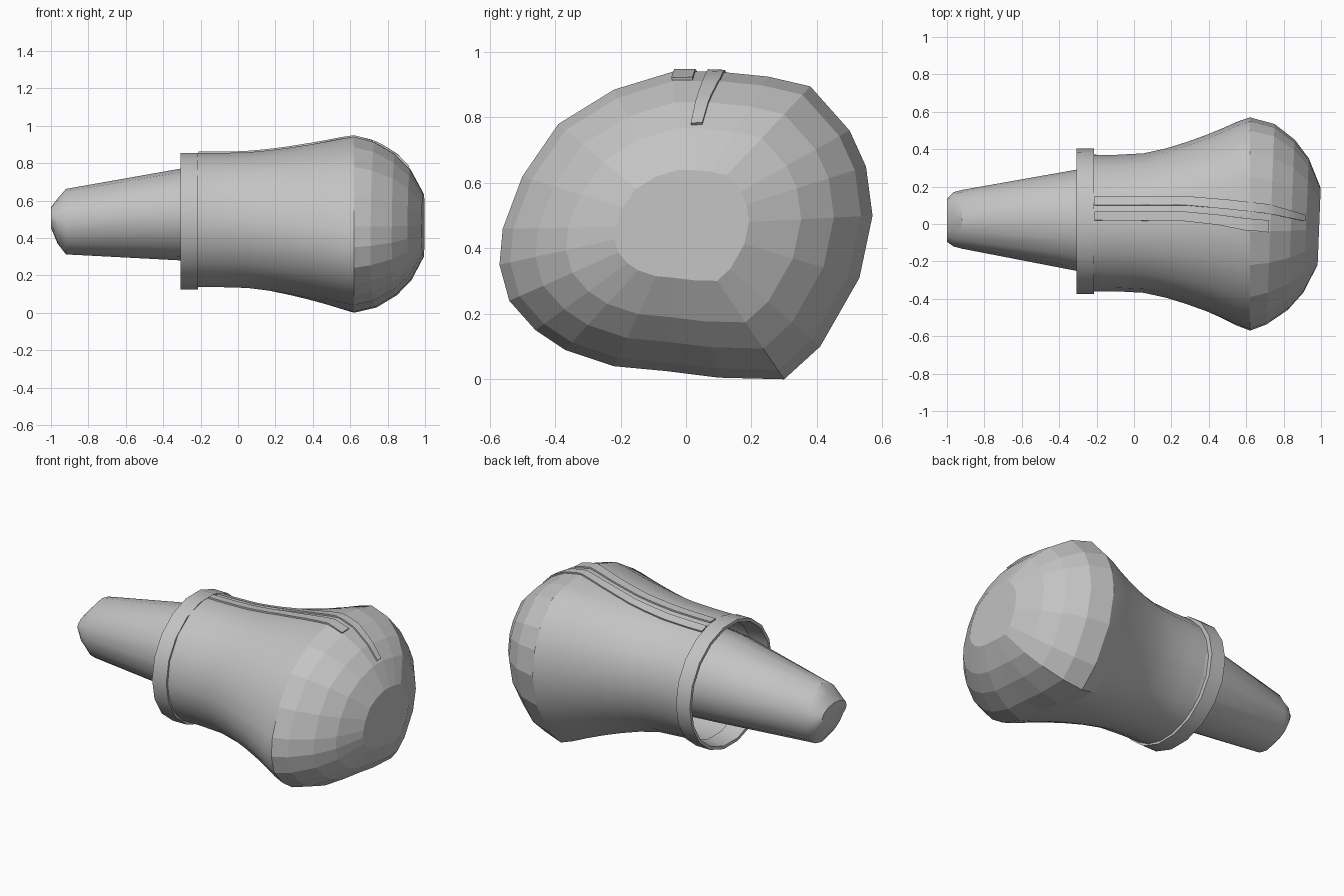
import bpy
import bmesh
import math
from mathutils import Vector
from mathutils.bvhtree import BVHTree

cube = bpy.data.objects.get("Cube")
if cube:
    bpy.data.objects.remove(cube, do_unlink=True)

# Single grey material
grey = bpy.data.materials.new("plain grey")
grey.use_nodes = True
colour = (0.55, 0.55, 0.55, 1)
grey.diffuse_color = colour
grey.node_tree.nodes["Principled BSDF"].inputs["Base Color"].default_value = colour


def loft(name, rings, cap_start=False, cap_end=False, flat_from=None, angle=35):
    """Skin a list of equal-sized point rings; faces past flat_from stay faceted."""
    bm = bmesh.new()
    loops = [[bm.verts.new(p) for p in ring] for ring in rings]
    n = len(loops[0])
    for a, b in zip(loops, loops[1:]):
        for i in range(n):
            j = (i + 1) % n
            bm.faces.new((a[i], a[j], b[j], b[i]))
    if cap_start:
        bm.faces.new(loops[0])
    if cap_end:
        bm.faces.new(loops[-1])
    bmesh.ops.recalc_face_normals(bm, faces=bm.faces)
    mesh = bpy.data.meshes.new(name)
    bm.to_mesh(mesh)
    bm.free()
    obj = bpy.data.objects.new(name, mesh)
    bpy.context.collection.objects.link(obj)
    mesh.materials.append(grey)
    bpy.ops.object.select_all(action="DESELECT")
    obj.select_set(True)
    bpy.context.view_layer.objects.active = obj
    bpy.ops.object.shade_smooth_by_angle(angle=math.radians(angle))
    if flat_from is not None:
        for face in mesh.polygons:
            if face.center.x > flat_from:
                face.use_smooth = False
    return obj


def ellipse(x, cy, cz, ry, rz, n):
    return [(x, cy + ry * math.cos(t), cz + rz * math.sin(t))
            for t in (2 * math.pi * i / n for i in range(n))]


# Padded body: round wrist blending into a lopsided bulge, then a domed end
OUTLINE = [(0.1, 0.94), (0.25, 0.925), (0.38, 0.895), (0.5, 0.76), (0.55, 0.65),
           (0.57, 0.5), (0.53, 0.31), (0.41, 0.1), (0.3, 0), (0.1, 0.005),
           (-0.06, 0.025), (-0.22, 0.04), (-0.37, 0.09), (-0.46, 0.15),
           (-0.54, 0.24), (-0.57, 0.35), (-0.56, 0.46), (-0.5, 0.62),
           (-0.39, 0.78), (-0.22, 0.885), (-0.04, 0.94)]


def body_ring(x, blend):
    ring = []
    for y, z in OUTLINE:
        t = math.atan2((z - 0.48) / 0.47, y / 0.57)
        wy, wz = 0.005 + 0.365 * math.cos(t), 0.495 + 0.36 * math.sin(t)
        ring.append((x, wy + (y - wy) * blend, wz + (z - wz) * blend))
    return ring


def dome_ring(x, scale):
    return [(x + 0.04 * y * scale, -0.02 * (1 - scale) + y * scale,
             0.47 + (z - 0.47) * scale) for y, z in OUTLINE]


rings = [body_ring(x, b) for x, b in
         [(-0.26, 0), (-0.1, 0), (0.05, 0.04), (0.17, 0.17), (0.28, 0.34),
          (0.38, 0.52), (0.47, 0.7), (0.55, 0.88), (0.62, 1)]]
rings += [dome_ring(x, s) for x, s in
          [(0.73, 0.94), (0.84, 0.8), (0.92, 0.63), (0.99, 0.36)]]
body = loft("padded_body", rings, cap_end=True, flat_from=0.66)

# Hollow cuff around the wrist
SIDES = 18
cuff = [(-0.215, 0.36, 0.345), (-0.215, 0.388, 0.37), (-0.308, 0.39, 0.37),
        (-0.308, 0.372, 0.352), (-0.2, 0.355, 0.34)]
loft("wrist_cuff", [ellipse(x, 0.015, 0.49, ry, rz, SIDES) for x, ry, rz in cuff])

# Tapered arm reaching out of the cuff
arm = [(-0.05, 0.02, 0.53, 0.31, 0.26), (-0.31, 0.02, 0.525, 0.27, 0.245),
       (-0.92, 0.025, 0.487, 0.157, 0.175), (-0.965, 0.025, 0.49, 0.145, 0.12),
       (-1, 0.02, 0.51, 0.115, 0.055)]
loft("arm", [ellipse(*section, 16) for section in arm], cap_start=True, cap_end=True)

# Raised straps laid over the top of the body
surface = BVHTree.FromObject(body, bpy.context.evaluated_depsgraph_get())


def strap(name, path):
    sections = []
    for (x0, l0, r0), (x1, l1, r1) in zip(path, path[1:]):
        for k in range(6):
            f = k / 6
            sections.append((x0 + (x1 - x0) * f, l0 + (l1 - l0) * f, r0 + (r1 - r0) * f))
    sections.append(path[-1])
    rings = []
    for x, left, right in sections:
        low, high = [], []
        for y in (left, right):
            hit, normal, _, _ = surface.ray_cast(Vector((x, y, 2)), Vector((0, 0, -1)))
            if normal.z < 0:
                normal = -normal
            low.append(hit - normal * 0.01)
            high.append(hit + normal * 0.009)
        rings.append([low[0], high[0], high[1], low[1]])
    loft(name, rings, cap_start=True, cap_end=True)


strap("back_strap", [(-0.21, 0.148, 0.1), (0.27, 0.148, 0.1), (0.5, 0.13, 0.08),
                     (0.72, 0.105, 0.055), (0.91, 0.05, 0.015)])
strap("front_strap", [(-0.21, 0.067, 0.02), (0.27, 0.067, 0.015),
                      (0.45, 0.05, -0.005), (0.6, 0.03, -0.035), (0.72, 0.02, -0.042)])
